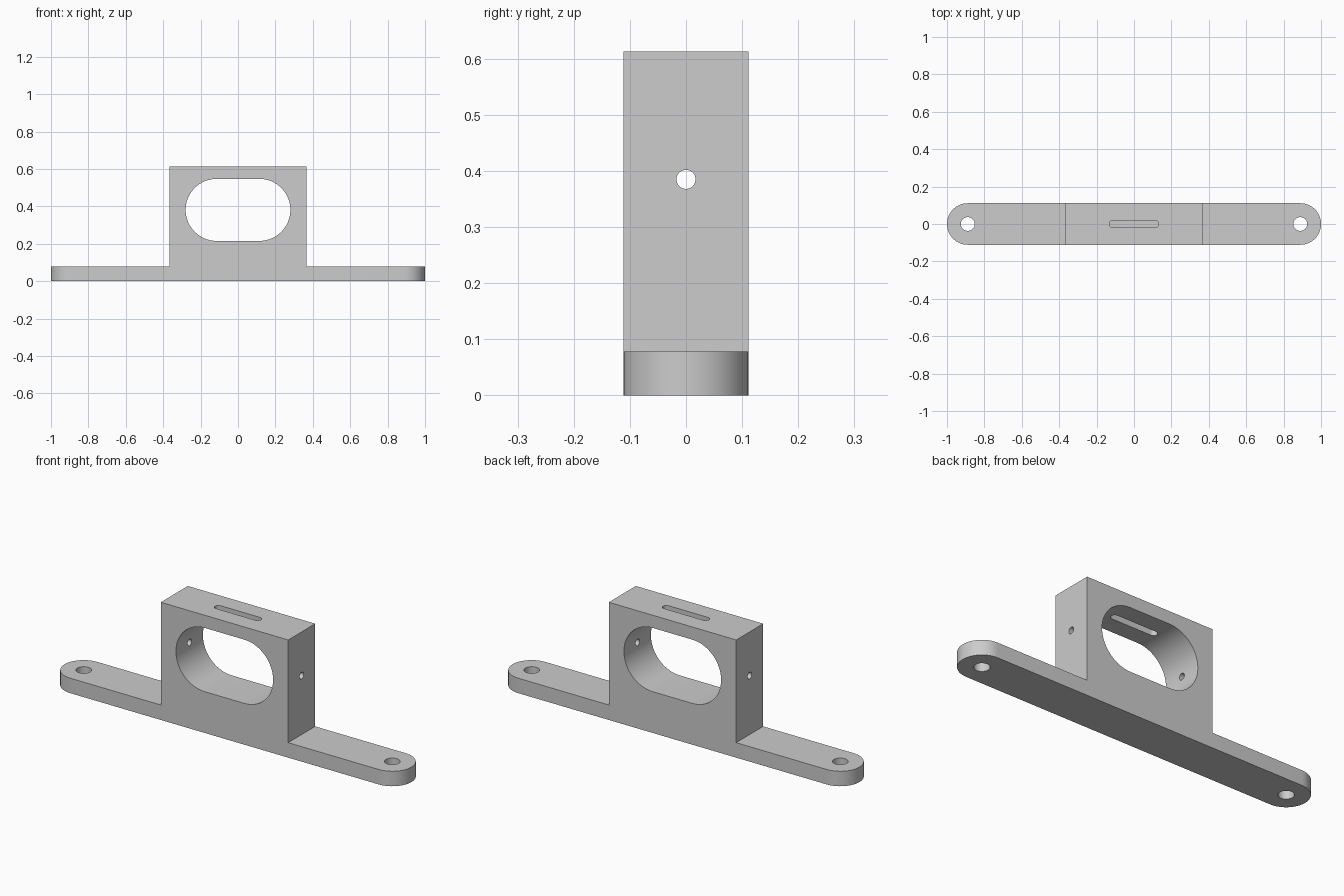
import bpy, bmesh, math
from mathutils import Matrix

if "Cube" in bpy.data.objects:
    bpy.data.objects.remove(bpy.data.objects["Cube"], do_unlink=True)

GREY = 0.604
grey = bpy.data.materials.new("light grey")
grey.use_nodes = True
grey.diffuse_color = (GREY, GREY, GREY, 1)
grey.node_tree.nodes["Principled BSDF"].inputs["Base Color"].default_value = (GREY, GREY, GREY, 1)

DEPTH = 0.111           # half depth, also the radius of the rounded ends
END = 1 - DEPTH         # centre of the rounded ends
PLATE, TOP = 0.078, 0.613
BLOCK = 0.367           # half width of the block
MID = 0.383             # height of the opening's centre


def prism(name, points, height, matrix):
    """Extrude a flat outline along local z, then place it."""
    bm = bmesh.new()
    face = bm.faces.new([bm.verts.new((x, y, 0)) for x, y in points])
    out = bmesh.ops.extrude_face_region(bm, geom=[face])
    moved = [v for v in out["geom"] if isinstance(v, bmesh.types.BMVert)]
    bmesh.ops.translate(bm, verts=moved, vec=(0, 0, height))
    bmesh.ops.transform(bm, matrix=matrix, verts=bm.verts)
    bmesh.ops.recalc_face_normals(bm, faces=bm.faces)
    mesh = bpy.data.meshes.new(name)
    bm.to_mesh(mesh)
    bm.free()
    mesh.materials.append(grey)
    obj = bpy.data.objects.new(name, mesh)
    bpy.context.collection.objects.link(obj)
    return obj


def slot(half, radius, steps=32):
    """Outline with two round ends; half is the distance to each end's centre."""
    points = []
    for side in (1, -1):
        for i in range(steps + 1):
            a = math.pi * (i / steps - 0.5)
            points.append((side * (half + radius * math.cos(a)), side * radius * math.sin(a)))
    return points


def circle(radius, steps=48):
    return [(radius * math.cos(math.tau * i / steps), radius * math.sin(math.tau * i / steps))
            for i in range(steps)]


def apply_boolean(target, tool, operation):
    mod = target.modifiers.new(tool.name, "BOOLEAN")
    mod.object, mod.operation, mod.solver = tool, operation, "EXACT"
    bpy.context.view_layer.objects.active = target
    bpy.ops.object.modifier_apply(modifier=mod.name)
    bpy.data.objects.remove(tool, do_unlink=True)


move = Matrix.Translation
to_front = Matrix.Rotation(math.pi / 2, 4, "X")
to_side = Matrix.Rotation(math.pi / 2, 4, "Y")

# Mounting plate with the upright block joined on
bracket = prism("mounting_bracket", slot(END, DEPTH), PLATE, Matrix())
corners = [(-BLOCK, -DEPTH), (BLOCK, -DEPTH), (BLOCK, DEPTH), (-BLOCK, DEPTH)]
apply_boolean(bracket, prism("block", corners, TOP, Matrix()), "UNION")

# Large opening, slot in the top, cross hole and two screw holes
cutters = [
    prism("opening", slot(0.114, 0.166), 1, move((0, 0.5, MID - 0.002)) @ to_front),
    prism("top_slot", slot(0.113, 0.019, 16), 0.5, move((0, 0, MID))),
    prism("cross_hole", circle(0.017), 2, move((-1, 0, MID + 0.002)) @ to_side),
]
for side in (-1, 1):
    cutters.append(prism("screw_hole", circle(0.037), 0.4, move((side * END, 0, -0.2))))
for cutter in cutters:
    apply_boolean(bracket, cutter, "DIFFERENCE")

# Smooth the round walls and keep the edges sharp
bpy.ops.object.select_all(action="DESELECT")
bracket.select_set(True)
bpy.context.view_layer.objects.active = bracket
bpy.ops.object.shade_smooth_by_angle(angle=math.radians(30))
